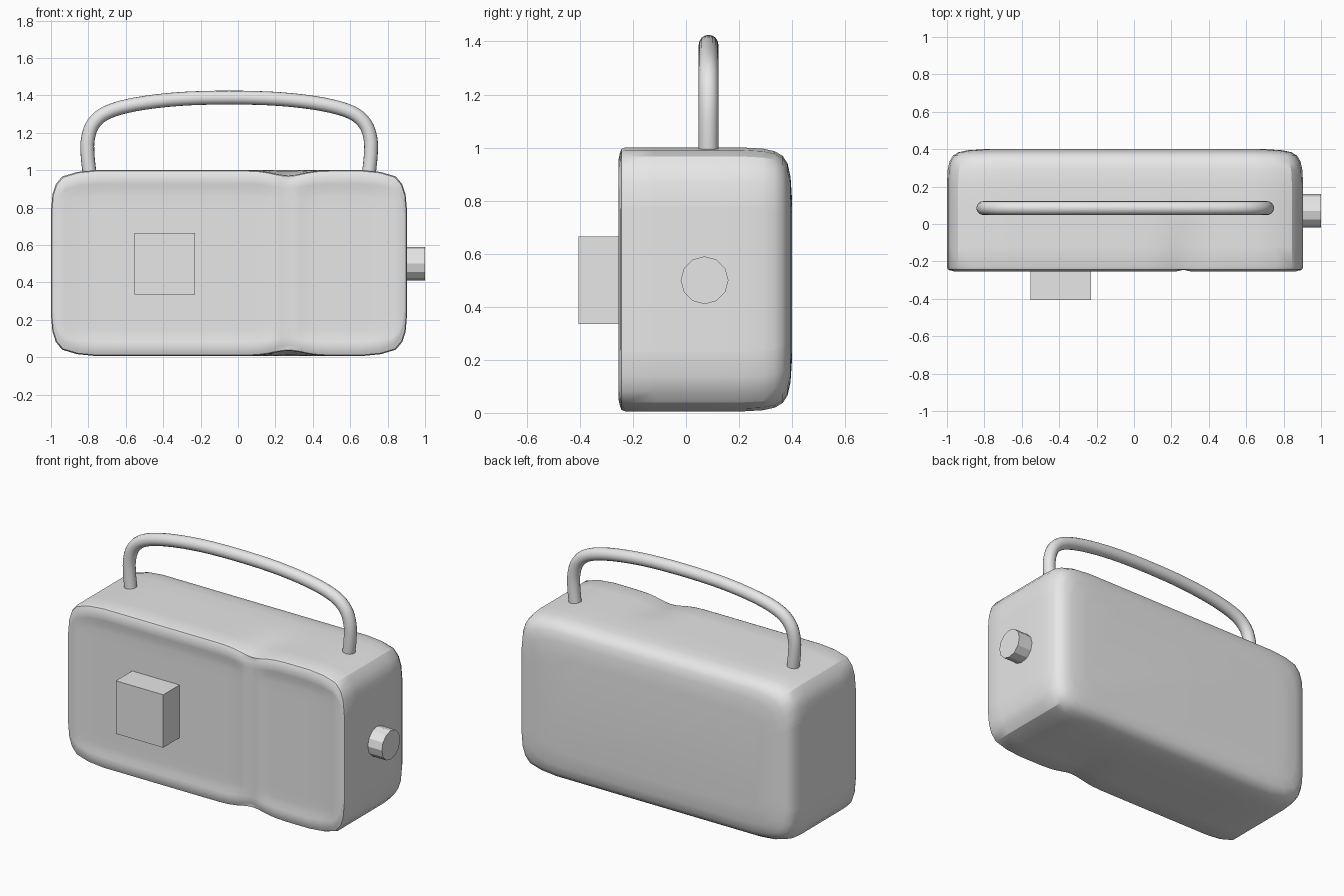
import bpy, bmesh, math
from mathutils import Vector

if "Cube" in bpy.data.objects:
    bpy.data.objects.remove(bpy.data.objects["Cube"])

grey = bpy.data.materials.new("light_grey")
grey.diffuse_color = (0.8, 0.8, 0.8, 1)
grey.use_nodes = True
grey.node_tree.nodes["Principled BSDF"].inputs["Base Color"].default_value = grey.diffuse_color

CX, CZ, HX, HZ = -0.048, 0.5, 0.952, 0.497
SEAM = 0.27   # x of the groove between the two front panels


def finish(name, bm, smooth=None):
    bmesh.ops.recalc_face_normals(bm, faces=bm.faces)
    me = bpy.data.meshes.new(name)
    bm.to_mesh(me)
    bm.free()
    me.materials.append(grey)
    ob = bpy.data.objects.new(name, me)
    bpy.context.collection.objects.link(ob)
    if smooth:
        bpy.ops.object.select_all(action='DESELECT')
        bpy.context.view_layer.objects.active = ob
        ob.select_set(True)
        bpy.ops.object.shade_smooth_by_angle(angle=math.radians(smooth))
    return ob


def step(a, b, t):
    t = max(0.0, min(1.0, (t - a) / (b - a)))
    return t * t * (3 - 2 * t)


# Body outline: half height as a function of x, with softened corners
corner = [(0, .22), (.008, .13), (.026, .075), (.06, .034), (.14, .010), (.24, 0)]
cols = [(-1 + a, d) for a, d in corner]
cols += [(x, 0) for x in (-.6, -.4, -.2, -.05, .05, .11, .16, .2, .235, .27,
                          .305, .34, .38, .43, .5, .58)]
cols += [(.904 - a, d) for a, d in reversed(corner)]
rows = [0, .015, .035, .06, .09, .13, .19, .3, .5, .7, .81, .87, .91, .94, .965, .985, 1]


def place(x, z, y, inset):
    """Shrink a section point by the inset and pinch it beside the front seam."""
    pinch = .028 * math.exp(-((x - SEAM) / .11) ** 2) * (1 - step(-.25, .1, y))
    k = 1 - (inset + pinch) / HZ
    return Vector((CX + (x - CX) * (1 - inset / HX), y, CZ + (z - CZ) * k))


# Body: dished front panels, straight sides and a rounded back
bm = bmesh.new()
grid = []
for x, d in cols:
    line = []
    for v in rows:
        half = HZ - d
        z = CZ + (2 * v - 1) * half
        edge = min(x + 1, .904 - x, half - abs(z - CZ))
        y = -.255 + .010 * step(.035, .11, edge) * step(.03, .10, abs(x - SEAM))
        y += .010 * (1 - step(0, .05, abs(x - SEAM)))
        y += .007 * (1 - step(0, .03, edge))
        p = place(x, z, -.25, .016)
        line.append(bm.verts.new((p.x, y, p.z)))
    grid.append(line)
n, m = len(cols), len(rows)
for i in range(n - 1):
    for j in range(m - 1):
        bm.faces.new((grid[i][j], grid[i + 1][j], grid[i + 1][j + 1], grid[i][j + 1]))

loop = ([(i, 0) for i in range(n)] + [(n - 1, j) for j in range(1, m)]
        + [(i, m - 1) for i in range(n - 2, -1, -1)] + [(0, j) for j in range(m - 2, 0, -1)])
last = [grid[i][j] for i, j in loop]
for y, inset in [(-.243, .005), (-.23, 0), (-.12, 0), (0, 0), (.1, 0), (.22, 0), (.29, .004),
                 (.335, .014), (.365, .032), (.383, .06), (.394, .11), (.4, .2)]:
    ring = []
    for i, j in loop:
        x, d = cols[i]
        ring.append(bm.verts.new(place(x, CZ + (2 * rows[j] - 1) * (HZ - d), y, inset)))
    for k in range(len(loop)):
        q = (k + 1) % len(loop)
        bm.faces.new((last[k], last[q], ring[q], ring[k]))
    last = ring
bm.faces.new(last)
for v in bm.verts:
    v.co.z += .003
finish("body", bm, 32)

# Carrying handle: round tube swept along a mirrored smooth path
half_path = [(.745, .97), (.757, 1.08), (.755, 1.17), (.725, 1.25), (.65, 1.31),
             (.50, 1.352), (.27, 1.38)]
path = [(-a, z) for a, z in half_path] + [(0, 1.388)] + [(a, z) for a, z in reversed(half_path)]
ctrl = [Vector((-.047 + a, .085, z)) for a, z in path]
pts = []
for i in range(len(ctrl) - 1):   # Catmull-Rom smoothing
    p0, p1, p2, p3 = ctrl[max(i - 1, 0)], ctrl[i], ctrl[i + 1], ctrl[min(i + 2, len(ctrl) - 1)]
    for s in range(4):
        t = s / 4
        pts.append(.5 * (2 * p1 + (p2 - p0) * t + (2 * p0 - 5 * p1 + 4 * p2 - p3) * t * t
                         + (3 * p1 - p0 - 3 * p2 + p3) * t ** 3))
pts.append(ctrl[-1])
bm = bmesh.new()
rings = []
for i, p in enumerate(pts):
    tan = (pts[min(i + 1, len(pts) - 1)] - pts[max(i - 1, 0)]).normalized()
    side = Vector((0, 1, 0))
    up = tan.cross(side)
    rings.append([bm.verts.new(p + .037 * (math.cos(a) * side + math.sin(a) * up))
                  for a in (k * math.tau / 16 for k in range(16))])
for a, b in zip(rings, rings[1:]):
    for k in range(16):
        q = (k + 1) % 16
        bm.faces.new((a[k], a[q], b[q], b[k]))
bm.faces.new(rings[0])
bm.faces.new(rings[-1])
finish("handle", bm, 40)

# Square block on the front
bm = bmesh.new()
bmesh.ops.create_cube(bm, size=1)
for v in bm.verts:
    v.co = Vector((-.392 + v.co.x * .325, -.31 + v.co.y * .19, .5 + v.co.z * .328))
finish("front_block", bm)

# Faceted knob on the right side
bm = bmesh.new()
bmesh.ops.create_cone(bm, cap_ends=True, segments=12, radius1=.09, radius2=.09, depth=.14)
for v in bm.verts:
    v.co = Vector((.93 + v.co.z, .07 + v.co.x, .5 + v.co.y))
finish("side_knob", bm)
